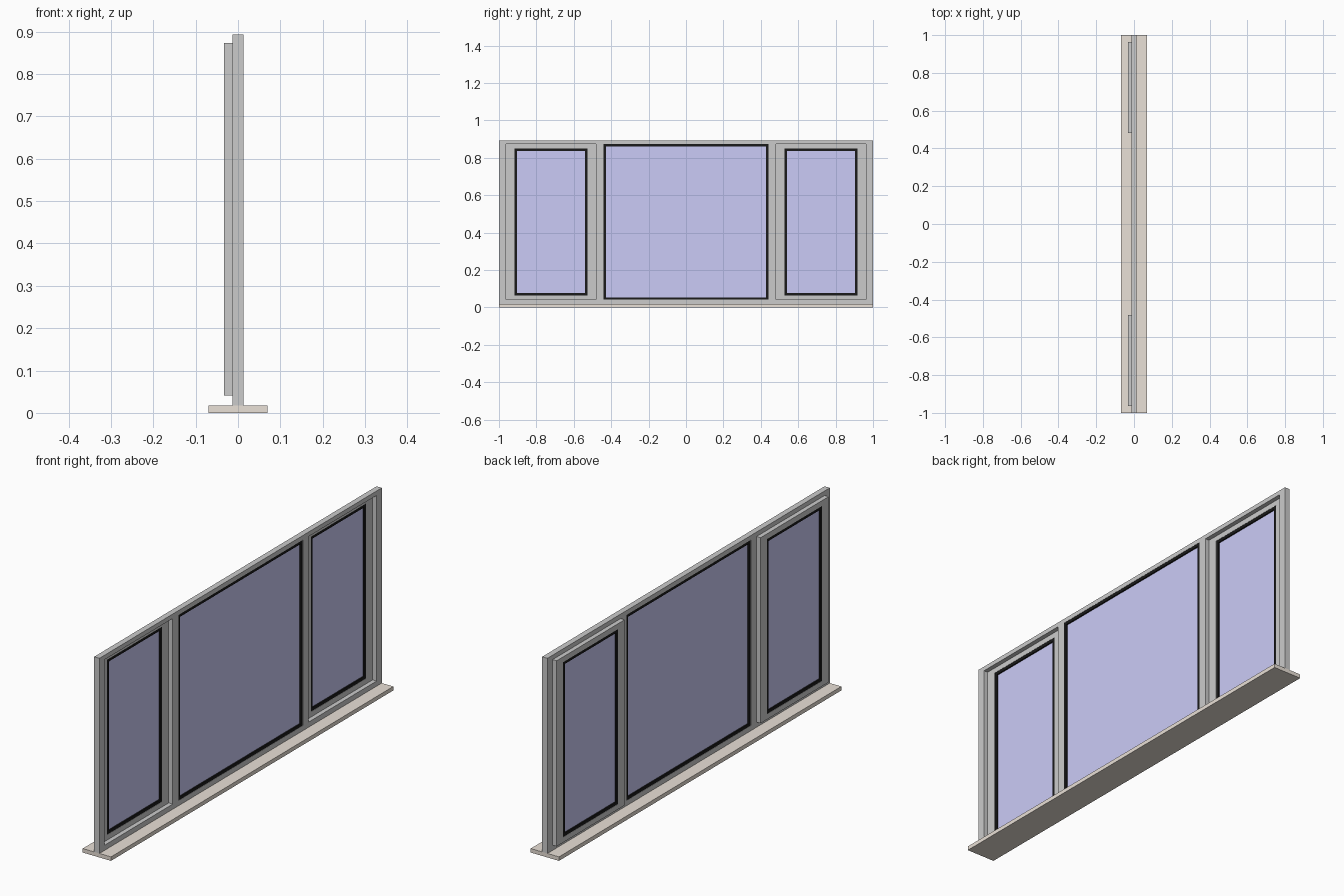
import bpy, bmesh

if "Cube" in bpy.data.objects:
    bpy.data.objects.remove(bpy.data.objects["Cube"])


def material(name, rgb):
    m = bpy.data.materials.new(name)
    m.diffuse_color = (*rgb, 1)
    m.use_nodes = True
    m.node_tree.nodes["Principled BSDF"].inputs["Base Color"].default_value = m.diffuse_color
    return m


STONE = material("sill_stone", (0.82, 0.75, 0.68))
BLACK = material("black_rubber", (0.01, 0.01, 0.01))
BLUE = material("blue_glass", (0.60, 0.60, 0.93))


def panel(name, ys, zs, x0, x1, holes=(), mat=None):
    """Slab from x0 to x1 on a y/z grid, leaving out the cells listed in holes."""
    bm = bmesh.new()
    v = [[bm.verts.new((x0, y, z)) for z in zs] for y in ys]
    for i in range(len(ys) - 1):
        for j in range(len(zs) - 1):
            if (i, j) not in holes:
                bm.faces.new((v[i][j], v[i + 1][j], v[i + 1][j + 1], v[i][j + 1]))
    loose = [p for p in bm.verts if not p.link_faces]
    bmesh.ops.delete(bm, geom=loose, context='VERTS')
    ext = bmesh.ops.extrude_face_region(bm, geom=bm.faces[:], use_keep_orig=True)
    for p in ext["geom"]:
        if isinstance(p, bmesh.types.BMVert):
            p.co.x = x1
    bmesh.ops.recalc_face_normals(bm, faces=bm.faces[:])
    bmesh.ops.dissolve_limit(bm, angle_limit=0.01, verts=bm.verts[:], edges=bm.edges[:])
    me = bpy.data.meshes.new(name)
    bm.to_mesh(me)
    bm.free()
    if mat:
        me.materials.append(mat)
    ob = bpy.data.objects.new(name, me)
    bpy.context.collection.objects.link(ob)
    return ob


def ring(name, y0, y1, z0, z1, wy, wz, x0, x1, mat=None):
    """Rectangular border with side width wy and top/bottom width wz."""
    return panel(name, [y0, y0 + wy, y1 - wy, y1], [z0, z0 + wz, z1 - wz, z1],
                 x0, x1, {(1, 1)}, mat)


def glazing(name, y0, y1, z0, z1, x0, x1):
    """Glass pane held in a slightly proud black gasket."""
    w = 0.013
    ring(name + "_gasket", y0, y1, z0, z1, w, w, x0 + 0.001, x1 - 0.001, BLACK)
    panel(name + "_glass", [y0 + w, y1 - w], [z0 + w, z1 - w],
          x0 + 0.007, x1 - 0.007, mat=BLUE)


# Sill
panel("sill", [-1, 1], [0, 0.018], -0.07, 0.07, mat=STONE)

# Main frame with three openings
Z0, Z1 = 0.041, 0.873
panel("window_frame", [-1, -0.963, -0.481, -0.441, 0.441, 0.481, 0.963, 1],
      [0.018, Z0, Z1, 0.893], -0.013, 0.013, {(1, 1), (3, 1), (5, 1)})

# Fixed centre pane
glazing("centre", -0.441, 0.441, Z0, Z1, -0.013, 0.013)

# Side sashes, set back so they stand out behind the frame
for side, a, b in (("left", -0.963, -0.481), ("right", 0.481, 0.963)):
    ring(side + "_sash", a, b, Z0, Z1, 0.046, 0.024, -0.033, -0.007)
    glazing(side, a + 0.046, b - 0.046, Z0 + 0.024, Z1 - 0.024, -0.033, -0.007)
